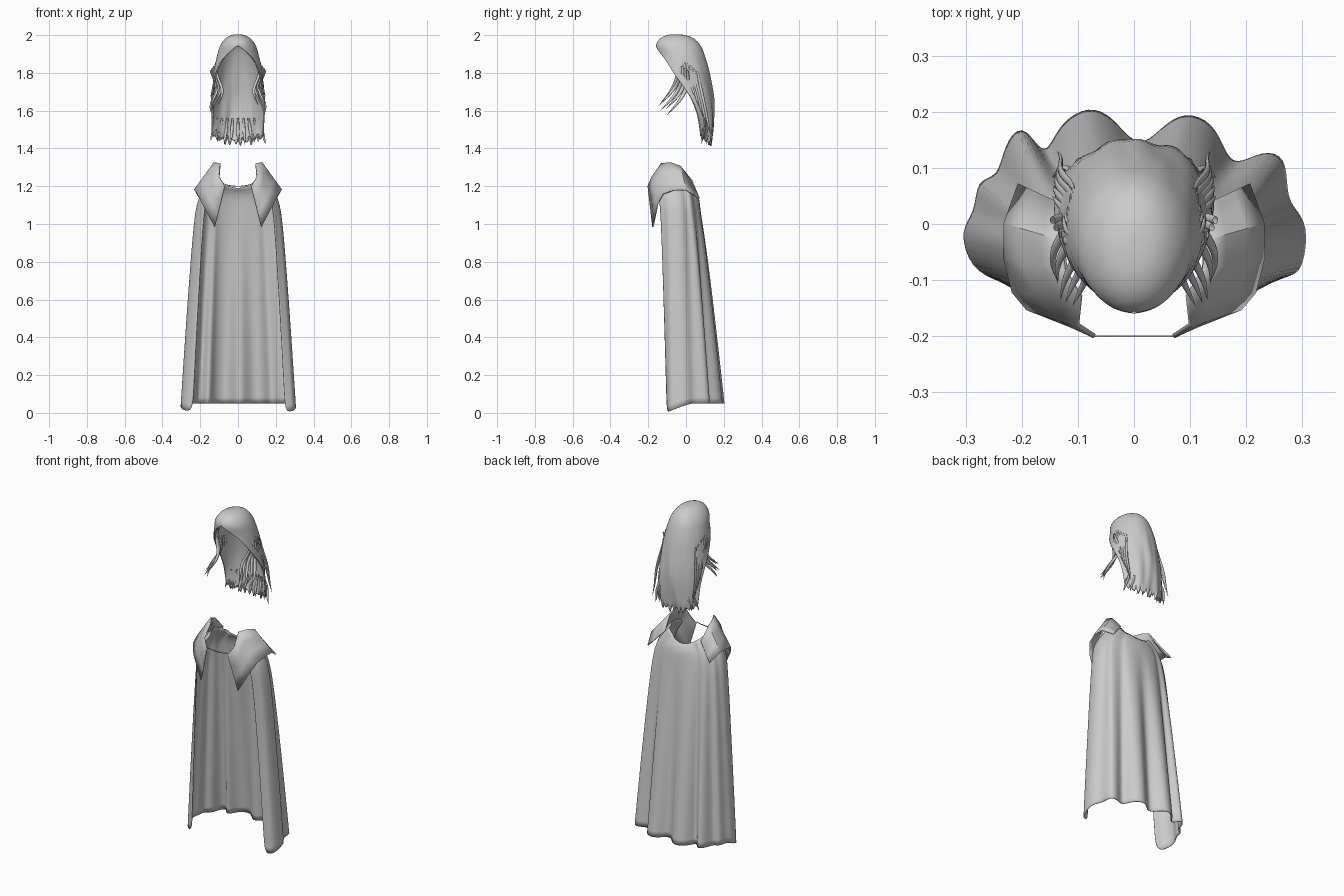
import bpy, bmesh, math
from math import sin, cos, pi, radians

cube = bpy.data.objects.get("Cube")
if cube:
    bpy.data.objects.remove(cube, do_unlink=True)

grey = bpy.data.materials.new("plain grey")
grey.use_nodes = True
GREY = (0.6, 0.6, 0.6, 1)
grey.diffuse_color = GREY
grey.node_tree.nodes["Principled BSDF"].inputs["Base Color"].default_value = GREY


def sheet(name, rows, subdiv=0, thick=0.0):
    """Skin a grid of points; coincident points are welded."""
    bm = bmesh.new()
    grid = [[bm.verts.new(p) for p in row] for row in rows]
    for a, b in zip(grid, grid[1:]):
        for i in range(len(a) - 1):
            bm.faces.new((a[i], a[i + 1], b[i + 1], b[i]))
    bmesh.ops.remove_doubles(bm, verts=bm.verts, dist=0.0002)
    bmesh.ops.recalc_face_normals(bm, faces=bm.faces)
    me = bpy.data.meshes.new(name)
    bm.to_mesh(me)
    bm.free()
    me.materials.append(grey)
    ob = bpy.data.objects.new(name, me)
    bpy.context.collection.objects.link(ob)
    if subdiv:
        m = ob.modifiers.new("smooth", 'SUBSURF')
        m.levels = m.render_levels = subdiv
    if thick:
        m = ob.modifiers.new("thickness", 'SOLIDIFY')
        m.thickness, m.offset = thick, 0
    bpy.ops.object.select_all(action='DESELECT')
    ob.select_set(True)
    bpy.context.view_layer.objects.active = ob
    if subdiv:
        bpy.ops.object.shade_smooth()
    else:
        bpy.ops.object.shade_smooth_by_angle(angle=radians(35))
    return ob


def lerp(a, b, t):
    return tuple(p + (q - p) * t for p, q in zip(a, b))


# Cape: folded hem outline (hundredths), open at the front
hem = [(25, -10), (28, -9), (30, -8), (31, 0), (28, 3), (27, 6), (27, 12),
       (23, 13), (18, 10), (16, 13), (14, 18), (9, 20), (5, 17), (2, 14),
       (-1, 15), (-4, 19), (-8, 21), (-13, 18), (-15, 13), (-17, 13),
       (-20, 18), (-23, 14), (-24, 8), (-28, 8), (-28, 2), (-31, -1),
       (-29, -8), (-24, -10)]
hem = [(x / 100, y / 100) for x, y in hem]
STEPS = 8
neck, yoke, falls = [], [], [[] for _ in range(STEPS + 1)]
for x, y in hem:
    turn = math.atan2(abs(x) / 0.3, (y + 0.1) / 0.27)
    sx, sy = 0.74 * x, -0.135 + 0.21 * max(cos(turn), 0) ** 0.6
    nx = 0.55 * sx
    neck.append((nx, -0.1 + (sy + 0.1) * 0.8, 1.19 + 0.07 * (nx / 0.125) ** 2))
    yoke.append((0.9 * sx, sy - 0.01, 1.16))
    foot = (x, y, 0.005 + 0.045 * min((y + 0.1) / 0.12, 1))
    for k in range(STEPS + 1):
        h = k / STEPS
        px, py, _ = lerp((sx, sy, 0), foot, h ** 0.85)
        falls[k].append((px, py, 1.08 + (foot[2] - 1.08) * h))
sheet("cape", [neck, yoke] + falls, 2, 0.004)

# Collar halves: standing neck edge above, pointed lapel edge below
top_edge = [(7, -20, 120), (10, -18, 125), (9.5, -13, 132),
            (12.5, -8, 132.5), (13, -3, 130.5), (12, 3, 123)]
low_edge = [(12.3, -17.5, 98.5), (19, -15, 111), (21.5, -12, 116),
            (23, -6, 118), (23, 0, 118), (20.5, 7, 113.5)]
for side, label in ((1, "left"), (-1, "right")):
    rows = []
    for k in range(4):
        row = [lerp(a, b, k / 3) for a, b in zip(top_edge, low_edge)]
        rows.append([(side * x / 100, y / 100, z / 100) for x, y, z in row])
    sheet(label + "_collar", rows, 0, 0.008)

# Thin cord joining the collar halves
sheet("collar_cord", [[(x / 100, -0.2, 1.2 + h + (x / 70) ** 2)
                       for x in range(-7, 8)] for h in (-0.002, 0.002)], 0, 0.003)

# Hair shell: height, half width, front y, back y, face opening angle
levels = [(2.0, 0, -0.06, -0.06, 0), (1.998, 0.035, -0.1, 0, 0),
          (1.98, 0.067, -0.14, 0.045, 0), (1.95, 0.088, -0.158, 0.07, 0),
          (1.925, 0.1, -0.155, 0.085, 14), (1.88, 0.112, -0.15, 0.1, 46),
          (1.82, 0.122, -0.15, 0.118, 62), (1.75, 0.132, -0.15, 0.13, 82),
          (1.67, 0.142, -0.15, 0.145, 102), (1.59, 0.15, -0.15, 0.148, 114),
          (1.51, 0.158, -0.15, 0.143, 122), (1.45, 0.163, -0.15, 0.137, 126),
          (1.41, 0.16, -0.15, 0.13, 128)]
COLS = 60
rows = []
for n, (z, rx, front, back, gap) in enumerate(levels):
    row = []
    loose = max(0, n - 4) / 8
    for i in range(COLS + 1):
        a = radians(gap + (360 - 2 * gap) * i / COLS)
        swell = 1 + loose * (0.035 * sin(9 * a + 14 * z) + 0.02 * sin(17 * a))
        x = rx * sin(a) * swell
        y = (front + back) / 2 - (back - front) / 2 * cos(a) * swell
        dz = 0
        if n == len(levels) - 1:
            dz = 0.045 * abs(sin(i * pi / 4 + 0.4)) + 0.02 * sin(i * 1.1)
            dz += 0.05 * abs(2 * i / COLS - 1) ** 3
        row.append((x, y, z + dz))
    rows.append(row)
sheet("hair", rows, 1, 0.008)


def lock(name, path, width, depth):
    """Tapered, flattened strand of hair."""
    rings = []
    for k, (x, y, z) in enumerate(path):
        t = k / (len(path) - 1)
        r = (0.35 + 1.3 * t) * (1 - t) ** 0.7 + 0.02
        rings.append([(x + width * r * cos(j * pi / 3), y + depth * r * sin(j * pi / 3), z)
                      for j in range(6)] + [(x + width * r, y, z)])
    sheet(name, rings, 1)


for side, label in ((1, "left"), (-1, "right")):
    # Wavy locks framing the face, swinging forward at the tips
    for n in range(5):
        path = []
        for k in range(9):
            t = k / 8
            x = 0.098 + 0.008 * n + 0.017 * sin(7 * t + 0.5 * n)
            y = -0.045 + 0.013 * n + 0.02 * sin(pi * t) - (0.1 + 0.008 * (n % 3)) * t ** 1.6
            path.append((side * x, y, 1.86 - 0.012 * n - (0.235 - 0.02 * (n % 2)) * t))
        lock(f"{label}_front_lock_{n}", path, 0.015, 0.021)
    # Loose strands lying over the sides
    for n in range(5):
        path = []
        for k in range(8):
            t = k / 7
            x = 0.112 + 0.028 * t + 0.006 * sin(8 * t + n)
            path.append((side * x, -0.02 + 0.02 * n + 0.07 * t, 1.87 - 0.015 * n - (0.2 + 0.035 * n) * t))
        lock(f"{label}_side_strand_{n}", path, 0.009, 0.016)

# Ragged tips along the back
for n in range(9):
    x = -0.112 + 0.028 * n
    y = 0.125 - 2.6 * x * x
    lock(f"back_tip_{n}", [(x * (1 + 0.06 * k), y + 0.01 * sin(k), 1.56 - (0.024 + 0.002 * (n % 3)) * k)
                           for k in range(6)], 0.016, 0.008)
